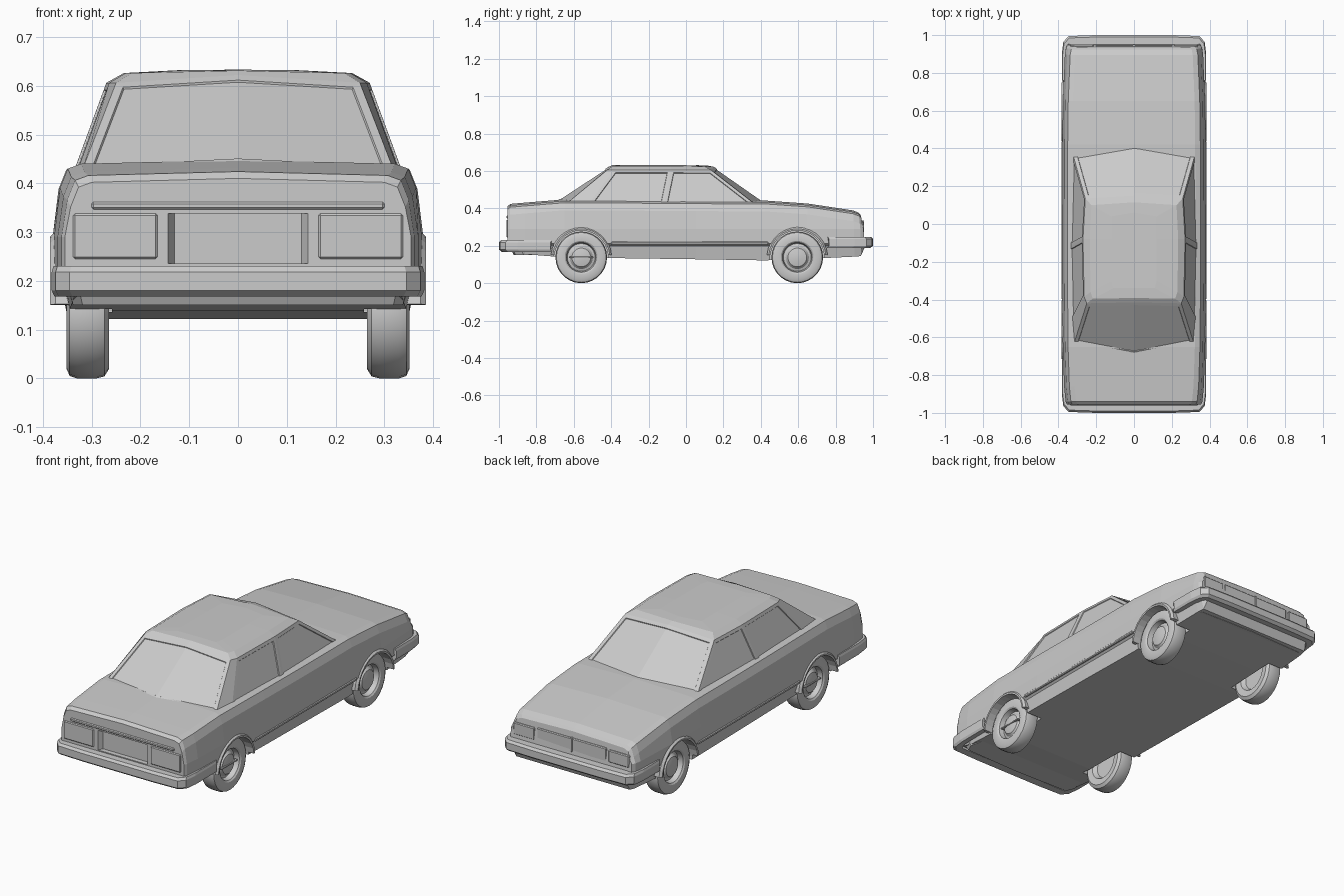
import bpy, bmesh
from math import sin, cos, pi, radians
from mathutils import Vector

if "Cube" in bpy.data.objects:
    bpy.data.objects.remove(bpy.data.objects["Cube"])


def make(name, bm):
    bmesh.ops.recalc_face_normals(bm, faces=bm.faces)
    me = bpy.data.meshes.new(name)
    bm.to_mesh(me)
    bm.free()
    ob = bpy.data.objects.new(name, me)
    bpy.context.collection.objects.link(ob)
    return ob


def loft(bm, rings, closed=True, caps=True):
    """Skin a list of point rings; returns the face grid."""
    vs = [[bm.verts.new(p) for p in r] for r in rings]
    n = len(vs[0])
    grid = []
    for a, b in zip(vs, vs[1:]):
        grid.append([bm.faces.new((a[i], a[(i + 1) % n], b[(i + 1) % n], b[i]))
                     for i in range(n if closed else n - 1)])
    if caps:
        bm.faces.new(vs[0])
        bm.faces.new(vs[-1])
    return vs, grid


def full(half):
    """Complete a half ring that starts and ends on x = 0."""
    return half + [(-x, y, z) for x, y, z in half[-2:0:-1]]


def prism(name, pts, axis_vec):
    bm = bmesh.new()
    d = Vector(axis_vec)
    loft(bm, [pts, [Vector(p) + d for p in pts]])
    return make(name, bm)


def mirror_x(ob):
    ob.modifiers.new("mirror", 'MIRROR')
    return ob


def bevel(ob, w):
    m = ob.modifiers.new("bevel", 'BEVEL')
    m.width, m.segments = w, 1
    return ob


def cut(ob, cutter):
    cutter.hide_render = True
    cutter.hide_set(True)
    m = ob.modifiers.new("cut", 'BOOLEAN')
    m.operation, m.object, m.solver = 'DIFFERENCE', cutter, 'EXACT'


# Lower body: cross-sections along the length (y, half width, bottom, shoulder, lean)
stations = [(-0.955, .355, .19, .392, 0), (-0.94, .362, .18, .406, 0), (-0.86, .370, .155, .413, 0),
            (-0.65, .377, .138, .430, 0), (-0.30, .380, .133, .428, 0), (0.05, .380, .128, .425, 0),
            (0.42, .379, .122, .424, 0), (0.65, .376, .130, .408, 0), (0.90, .366, .142, .371, -.05),
            (0.935, .360, .145, .359, -.1), (0.955, .350, .19, .345, -.2)]
rings = []
for y, w, zb, zs, lean in stations:
    half = [(0, zb), (w - .03, zb), (w - .016, .198), (w, .212), (w, .29),
            (w - .012, zs - .04), (w - .028, zs), (w - .055, zs + .01), (0, zs + .018)]
    rings.append(full([(x, y + lean * max(0, z - .26), z) for x, z in half]))
bm = bmesh.new()
loft(bm, rings)
body = make("lower_body", bm)

# Wheel openings
WHEELS = [("rear", -0.56), ("front", 0.595)]
for name, wy in WHEELS:
    for s in (1, -1):
        c = prism(f"{name}_wheel_cutter", [(s * .258, wy + .146 * cos(2 * pi * i / 28), .138 + .146 * sin(2 * pi * i / 28))
                                          for i in range(28)], (s * .2, 0, 0))
        cut(body, c)

# Plate recess in the tail
bm = bmesh.new()
loft(bm, [[(-.157, -.98, .235), (.157, -.98, .235), (.157, -.98, .338), (-.157, -.98, .338)],
          [(-.13, -.93, .235), (.13, -.93, .235), (.13, -.93, .338), (-.13, -.93, .338)]])
cut(body, make("plate_cutter", bm))

# Cabin: base, window top and roof rim outlines
base = [(0, .445, .415), (.328, .385, .41), (.342, -.12, .41), (.335, -.53, .41), (.320, -.64, .425), (0, -.69, .440)]
top = [(0, .150, .622), (.258, .135, .604), (.270, -.08, .606), (.264, -.385, .606), (.250, -.42, .606), (0, -.415, .622)]
rim = [(0, .115, .629), (.225, .100, .624), (.234, -.08, .626), (.230, -.36, .626), (.218, -.395, .626), (0, -.392, .631)]
ridge = [(0, .06, .631), (.12, .04, .630), (.12, -.08, .632), (.12, -.30, .632), (.11, -.34, .632), (0, -.34, .633)]
bm = bmesh.new()
vs, grid = loft(bm, [full(r) for r in (base, top, rim, ridge)])
bmesh.ops.recalc_face_normals(bm, faces=bm.faces)
g = grid[0]
for faces, t in (((g[1],), .016), ((g[2],), .016), ((g[7],), .016), ((g[8],), .016),
                 ((g[0], g[9]), .02), ((g[4], g[5]), .018)):
    bmesh.ops.inset_region(bm, faces=list(faces), thickness=t, use_even_offset=True)
    bmesh.ops.inset_region(bm, faces=list(faces), thickness=.002, depth=-.004, use_even_offset=True)
make("cabin", bm)


# Bumpers: U-shaped bars wrapping the corners
def bumper(name, s, end, z0, z1):
    outer = [(.382, end), (.382, .90), (.374, .965), (.345, .995), (.2, 1.0)]
    inner = [(.2, .94), (.335, .94), (.350, .90), (.352, end)]
    right = [(x, s * y) for x, y in outer]
    left = [(-x, s * y) for x, y in reversed(outer)]
    inl = [(-x, s * y) for x, y in inner]
    inr = [(x, s * y) for x, y in reversed(inner)]
    plan = right + left
    inn = inr + inl
    bm = bmesh.new()
    zmid = (z0 + z1) / 2
    prof = []
    for k, z in ((.985, z0), (1, z0 + .012), (1, zmid), (1, z1 - .012), (.99, z1)):
        prof.append([(x * k, y * k, z) for x, y in plan])
    inn = inn[:4][::-1] + inn[4:][::-1]
    # inner wall follows the outer path from right end to left end
    ip = [(x, s * y) for x, y in reversed(inner)]
    ip = [ip[0], ip[1], ip[1], ip[2], ip[3]]
    path = ip + [(-x, y) for x, y in reversed(ip)]
    prof += [[(x, y, z1) for x, y in path], [(x, y, z0) for x, y in path]]
    # cross-section rings along the path
    loft(bm, [[p[i] for p in prof] for i in range(len(plan))])
    return make(name, bm)


bumper("rear_bumper", -1, .725, .168, .230)
bumper("front_bumper", 1, .765, .188, .248)

# Lower aprons under the bumpers
for name, s, z0, z1 in (("front_apron", 1, .142, .195), ("rear_apron", -1, .150, .178)):
    half = [(0, s * .80), (.325, s * .80), (.345, s * .88), (.325, s * .925), (0, s * .935)]
    bm = bmesh.new()
    loft(bm, [full([(x * .98, y * .985, z0) for x, y in half]), full([(x, y, z1) for x, y in half])])
    make(name, bm)


# Small box-like trim, mirrored to both sides
def box(name, x, y, z, mirrored=True, w=.004):
    pts = [(x[0], y[0], z[0]), (x[1], y[0], z[0]), (x[1], y[1], z[0]), (x[0], y[1], z[0])]
    ob = bevel(prism(name, pts, (0, 0, z[1] - z[0])), w)
    return mirror_x(ob) if mirrored else ob


box("tail_light", (.165, .338), (-.961, -.94), (.245, .338))
box("trunk_lip", (-.30, .30), (-.960, -.93), (.346, .362), False)
box("side_moulding", (.37, .3835), (-.40, .44), (.206, .222))
box("headlight", (.215, .335), (.925, .951), (.265, .328))
box("grille", (-.20, .20), (.925, .948), (.262, .332), False)
box("grille_divider", (-.006, .006), (.93, .953), (.262, .335), False, .002)

# Wheel arch lips and wheels
N = 28
tyre = [(.030, .290), (.070, .290), (.084, .268), (.118, .264), (.134, .274), (.138, .290), (.138, .330),
        (.133, .345), (.118, .352), (.088, .350), (.080, .344), (.074, .318), (.062, .322), (.050, .336), (.020, .342)]
for name, wy in WHEELS:
    # Arch lip
    bm = bmesh.new()
    arc = []
    for i in range(15):
        a = radians(5 + 170 * i / 14)
        arc.append([(x, wy + r * cos(a), .138 + r * sin(a))
                    for r, x in ((.144, .335), (.144, .384), (.153, .385), (.163, .374), (.163, .335))])
    loft(bm, arc)
    mirror_x(make(f"{name}_arch_lip", bm))
    # Wheel turned around its axle
    bm = bmesh.new()
    loft(bm, [[(x, wy + r * cos(2 * pi * i / N), .138 + r * sin(2 * pi * i / N)) for i in range(N)]
              for r, x in tyre])
    wheel = mirror_x(make(f"{name}_wheel", bm))
    bpy.context.view_layer.objects.active = wheel
    bpy.ops.object.select_all(action='DESELECT')
    wheel.select_set(True)
    bpy.ops.object.shade_smooth_by_angle(angle=radians(30))

# Bar across the rear wheel discs
box("rear_hub_bar", (.318, .346), (-.625, -.495), (.134, .142), True, .002)
